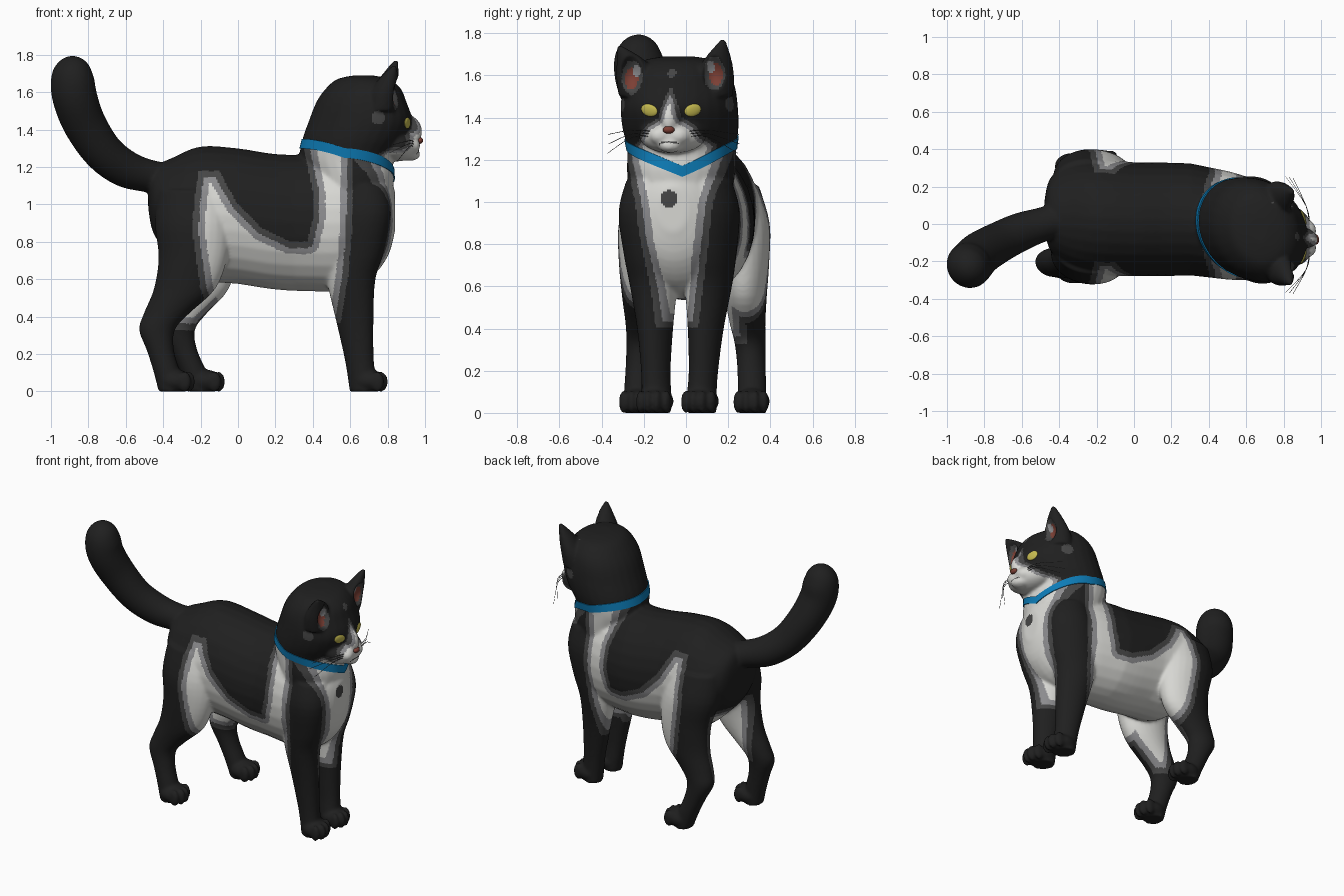
import bpy, bmesh, math
from mathutils import Vector, Matrix
from mathutils.bvhtree import BVHTree

if "Cube" in bpy.data.objects:
    bpy.data.objects.remove(bpy.data.objects["Cube"])


def material(name, rgb):
    m = bpy.data.materials.new(name)
    m.diffuse_color = (*rgb, 1)
    m.use_nodes = True
    m.node_tree.nodes["Principled BSDF"].inputs["Base Color"].default_value = m.diffuse_color
    return m


FUR = [material("black_fur", (.014, .014, .014)), material("charcoal_fur", (.06, .06, .06)),
       material("grey_fur", (.26, .26, .27)), material("white_fur", (.68, .68, .65)),
       material("ear_pink", (.2, .05, .035))]
BLUE = material("collar_blue", (.004, .2, .47))
YELLOW = material("eye_yellow", (.56, .49, .08))
BLACK, CHARCOAL, GREY, WHITE, PINK = range(5)


def spine_y(x):
    """Sideways position of the slightly turned spine."""
    return .025 - .06 * min(x, 0) - .16 * max(0, x - .3)


def loft(bm, sections, axis, n=28, steps=4):
    """Smooth tube through sections (x, y, z, ru, rv); axis sets the ring plane."""
    s = [sections[0]] + list(sections) + [sections[-1]]
    pts = []
    for i in range(1, len(s) - 2):
        for k in range(steps):
            t = k / steps
            pts.append([.5 * (2 * b + (c - a) * t + (2 * a - 5 * b + 4 * c - d) * t * t
                              + (3 * b - a - 3 * c + d) * t ** 3)
                        for a, b, c, d in zip(*s[i - 1:i + 3])])
    pts.append(list(sections[-1]))
    planes = {'x': ((0, 1, 0), (0, 0, 1)), 'y': ((1, 0, 0), (0, 0, 1)), 'z': ((1, 0, 0), (0, 1, 0))}
    rings = []
    for i, p in enumerate(pts):
        if axis == 't':
            t = (Vector(pts[min(i + 1, len(pts) - 1)][:3]) - Vector(pts[max(i - 1, 0)][:3])).normalized()
            u = t.cross(Vector((0, 1, 0))).normalized()
            v = t.cross(u)
        else:
            u, v = map(Vector, planes[axis])
        ru, rv = max(p[3], .0015), max(p[4], .0015)
        rings.append([bm.verts.new(Vector(p[:3]) + u * ru * math.cos(a) + v * rv * math.sin(a))
                      for a in (2 * math.pi * j / n for j in range(n))])
    for r, q in zip(rings, rings[1:]):
        for j in range(n):
            bm.faces.new((r[j], r[(j + 1) % n], q[(j + 1) % n], q[j]))
    bm.faces.new(rings[0][::-1])
    bm.faces.new(rings[-1])


def ball(bm, c, r, rot=None):
    m = Matrix.Translation(c) @ (rot or Matrix()) @ Matrix.Diagonal((*r, 1))
    bmesh.ops.create_uvsphere(bm, u_segments=24, v_segments=14, radius=1, matrix=m)


def make(name, bm, mats, warp=True):
    if warp:
        for v in bm.verts:
            v.co.y += spine_y(v.co.x)
    bmesh.ops.recalc_face_normals(bm, faces=bm.faces[:])
    me = bpy.data.meshes.new(name)
    bm.to_mesh(me)
    bm.free()
    for m in mats:
        me.materials.append(m)
    me.shade_smooth()
    ob = bpy.data.objects.new(name, me)
    bpy.context.collection.objects.link(ob)
    return ob


# Torso: x, top, bottom, half width
bm = bmesh.new()
torso = [(-.48, 1.12, .98, .06), (-.45, 1.2, .84, .19), (-.35, 1.25, .72, .275), (-.2, 1.31, .6, .31),
         (0, 1.3, .575, .305), (.2, 1.27, .545, .303), (.4, 1.265, .535, .295), (.55, 1.26, .54, .285),
         (.7, 1.2, .6, .25), (.8, 1.15, .72, .17), (.84, 1.07, .86, .07)]
loft(bm, [(x, 0, (t + b) / 2, w, (t - b) / 2) for x, t, b, w in torso], 'x')

# Neck and skull
loft(bm, [(.6, 0, 1.02, .22, .24), (.6, 0, 1.15, .235, .255), (.58, 0, 1.25, .25, .255),
          (.62, 0, 1.35, .275, .272), (.655, 0, 1.45, .275, .275), (.66, 0, 1.55, .24, .262),
          (.67, 0, 1.62, .2, .23), (.67, 0, 1.67, .14, .17), (.67, 0, 1.69, .05, .07)], 'z')
# Muzzle, nose bridge and chin
ball(bm, (.85, 0, 1.315), (.115, .16, .085))
ball(bm, (.9, 0, 1.39), (.085, .055, .09))
ball(bm, (.92, 0, 1.268), (.055, .06, .035))

# Tail
loft(bm, [(-.35, -.01, 1.12, .1, .1), (-.47, -.05, 1.15, .088, .09), (-.6, -.1, 1.19, .1, .1),
          (-.72, -.165, 1.28, .107, .107), (-.82, -.23, 1.43, .115, .115), (-.872, -.288, 1.57, .12, .12),
          (-.885, -.302, 1.67, .116, .118), (-.885, -.303, 1.74, .092, .092),
          (-.885, -.303, 1.78, .052, .052), (-.885, -.303, 1.795, .01, .01)], 't')

FRONT = [(.66, .11, 1.1, .14, .14), (.66, .145, .95, .16, .14), (.63, .138, .75, .152, .127),
         (.605, .13, .6, .13, .11), (.622, .12, .4, .103, .084), (.645, .113, .2, .08, .069),
         (.66, .107, .08, .074, .07), (.665, .107, 0, .068, .07)]
REAR = [(-.24, .17, 1.08, .19, .135), (-.24, .21, .9, .205, .148), (-.24, .238, .72, .185, .12),
        (-.285, .245, .55, .165, .1), (-.38, .25, .42, .123, .084), (-.433, .26, .33, .096, .074),
        (-.415, .268, .22, .073, .068), (-.38, .274, .1, .07, .068), (-.365, .276, 0, .06, .068)]
for side in (1, -1):
    # Legs: the left hind leg steps forward
    for leg, step in ((FRONT, 0), (REAR, .16 if side > 0 else 0)):
        loft(bm, [(x + step * max(0, 1 - z), side * y, z, a, b) for x, y, z, a, b in leg], 'z')
        fx, fy = leg[-1][0] + step + .03, side * leg[-1][1]
        ball(bm, (fx, fy, .055), (.095, .087, .062))
        for k, dx in ((-.062, .05), (-.021, .071), (.021, .071), (.062, .05)):
            ball(bm, (fx + dx, fy + k, .052), (.036, .022, .055))
    # Ear and cheek pad; the right ear tips outward
    tip = (.845, side * .238, 1.77) if side > 0 else (.835, -.255, 1.74)
    loft(bm, [(.76, side * .18, 1.5, .08, .09), (.775, side * .187, 1.59, .076, .092),
              (.805, side * .205, 1.67, .053, .068), (*tip, .013, .013)], 'z')
    ball(bm, (.925, side * .045, 1.315), (.05, .055, .046))

# Fuse all fur parts into one smooth skin
body = make("body", bm, FUR)
rm = body.modifiers.new("fuse", 'REMESH')
rm.mode, rm.voxel_size = 'VOXEL', .0095
sm = body.modifiers.new("soften", 'SMOOTH')
sm.factor, sm.iterations = .5, 9
me = bpy.data.meshes.new_from_object(body.evaluated_get(bpy.context.evaluated_depsgraph_get()))
body.modifiers.clear()
body.data = me
me.materials.clear()
for m in FUR:
    me.materials.append(m)
me.shade_smooth()

# Hollow ears and flat soles
moves = []
for v in me.vertices:
    x, y, z = v.co
    q = ((abs(y - spine_y(x)) - .195) / .055) ** 2 + ((z - 1.61) / .085) ** 2
    if x > .78 and q < 1 and v.normal.x > .2:
        x -= .045 * (1 - q)
    moves.append((v, (x, y, max(z, 0))))
for v, co in moves:
    v.co = co


def inside(poly, px, py):
    """Signed distance to a polygon, positive inside."""
    best, odd = 9, False
    for (ax, ay), (bx, by) in zip(poly, poly[1:] + poly[:1]):
        dx, dy = bx - ax, by - ay
        t = min(1, max(0, ((px - ax) * dx + (py - ay) * dy) / (dx * dx + dy * dy)))
        best = min(best, math.hypot(px - ax - t * dx, py - ay - t * dy))
        if (ay > py) != (by > py) and px < ax + dx * (py - ay) / dy:
            odd = not odd
    return best if odd else -best


def collar_z(c):
    """Collar height by direction: rises at the back, dips to a V in front."""
    if c < 0:
        return 1.275 - .09 * c - .04 * c * c
    return 1.275 - .13 * (1 - math.sqrt(1 - c * c)) ** .85


# Fur pattern
FLANK = [(-.21, 1.18), (-.1, 1.18), (-.07, 1.12), (0, 1), (.13, .87), (.28, .8), (.37, .8), (.4, .92),
         (.4, 1.07), (.33, 1.4), (.62, 1.4), (.61, .86), (.59, .62), (.55, .37), (.45, .33), (0, .33),
         (-.15, .4), (-.2, .55), (-.245, .86), (-.23, 1.05)]
CHEST = [(-.3, 1.4), (.27, 1.4), (.245, 1.2), (.185, 1), (.16, .8), (.125, .6), (.1, .4), (-.3, .4)]
FACE = [(-.3, 1.7), (-.1, 1.7), (0, 1.55), (.035, 1.47), (.055, 1.4), (.115, 1.365), (.15, 1.31),
        (.215, 1.25), (.24, 1.05), (-.3, 1.05)]


def fur(x, y, z, n):
    side, y = y - spine_y(x), abs(y - spine_y(x))
    if x > .3 and z > collar_z(max(-1, min(1, (x - .57) / .25))):
        ez = z if side > 0 else z + .02
        if x > .74 and n.x > .1 and ez > 1.53:
            if math.hypot((y - .175) / .018, (ez - 1.64) / .032) < 1:
                return GREY
            if math.hypot((y - .2) / .032, (ez - 1.605) / .052) < 1:
                return PINK
            if math.hypot((y - .195) / .05, (ez - 1.61) / .08) < 1:
                return CHARCOAL
        if (y > .2 and math.hypot(x - .75, z - 1.465) < .036) or (x > .7 and math.hypot(y, z - 1.61) < .02):
            return CHARCOAL
        # Mouth line
        if x > .9 and y < .05 and abs(z - 1.288 + .25 * y) < .005:
            return CHARCOAL
        d = 2 * min(inside(FACE, y, z), x - .75) if x > .7 else -1
    else:
        if x > .7 and math.hypot(side + .02, z - 1.015) < .04:
            return CHARCOAL
        d = inside(FLANK, x, z)
        if x > .45:
            d = max(d, min(inside(CHEST, y, z), x - .5))
        if x < .1:
            d = max(d, min(.25 - y, z - .33, x + .42, .8 - z))
    return BLACK if d < 0 else CHARCOAL if d < .032 else GREY if d < .066 else WHITE


me.polygons.foreach_set("material_index", [fur(*p.center, p.normal) for p in me.polygons])
me.update()
skin = BVHTree.FromPolygons([v.co.copy() for v in me.vertices], [tuple(p.vertices) for p in me.polygons])

# Collar wrapped round the neck
bm = bmesh.new()
rings = []
for i in range(72):
    a = 2 * math.pi * i / 72
    d = Vector((math.cos(a), math.sin(a), 0))
    ring = []
    for dz, offs in ((-.026, (-.012, .006)), (.026, (.006, -.012))):
        o = Vector((.57, spine_y(.57), collar_z(max(-1, min(1, d.x))) + dz))
        dist = skin.ray_cast(o, d)[3] or .26
        ring += [bm.verts.new(o + d * (min(dist, .285) + k)) for k in offs]
    rings.append(ring)
for i in range(72):
    r, q = rings[i - 1], rings[i]
    for j in range(4):
        bm.faces.new((r[j], q[j], q[(j + 1) % 4], r[(j + 1) % 4]))
collar = make("collar", bm, [BLUE], warp=False)
collar.data.set_sharp_from_angle(angle=math.radians(40))

# Eyes and whiskers
for side, label in ((1, "left"), (-1, "right")):
    hit, nor, _, _ = skin.ray_cast(Vector((2, spine_y(.9) + side * .103, 1.435)), Vector((-1, 0, 0)))
    bm = bmesh.new()
    rot = nor.to_track_quat('X', 'Z').to_matrix().to_4x4() @ Matrix.Rotation(side * .25, 4, 'X')
    ball(bm, hit, (.01, .042, .029), rot)
    make(label + "_eye", bm, [YELLOW], warp=False)
    bm = bmesh.new()
    for z, drop, back in ((1.33, .01, .1), (1.315, .04, .12), (1.3, .07, .08)):
        loft(bm, [(.94, side * .06, z, .002, .002), (.92, side * .17, z + .012, .002, .002),
                  (.93 - back, side * .31, z - drop, .001, .001)], 'y', 5)
    make(label + "_whiskers", bm, [FUR[CHARCOAL]])

# Nose
bm = bmesh.new()
ball(bm, (.97, 0, 1.342), (.02, .028, .018))
make("nose", bm, [FUR[PINK]])
